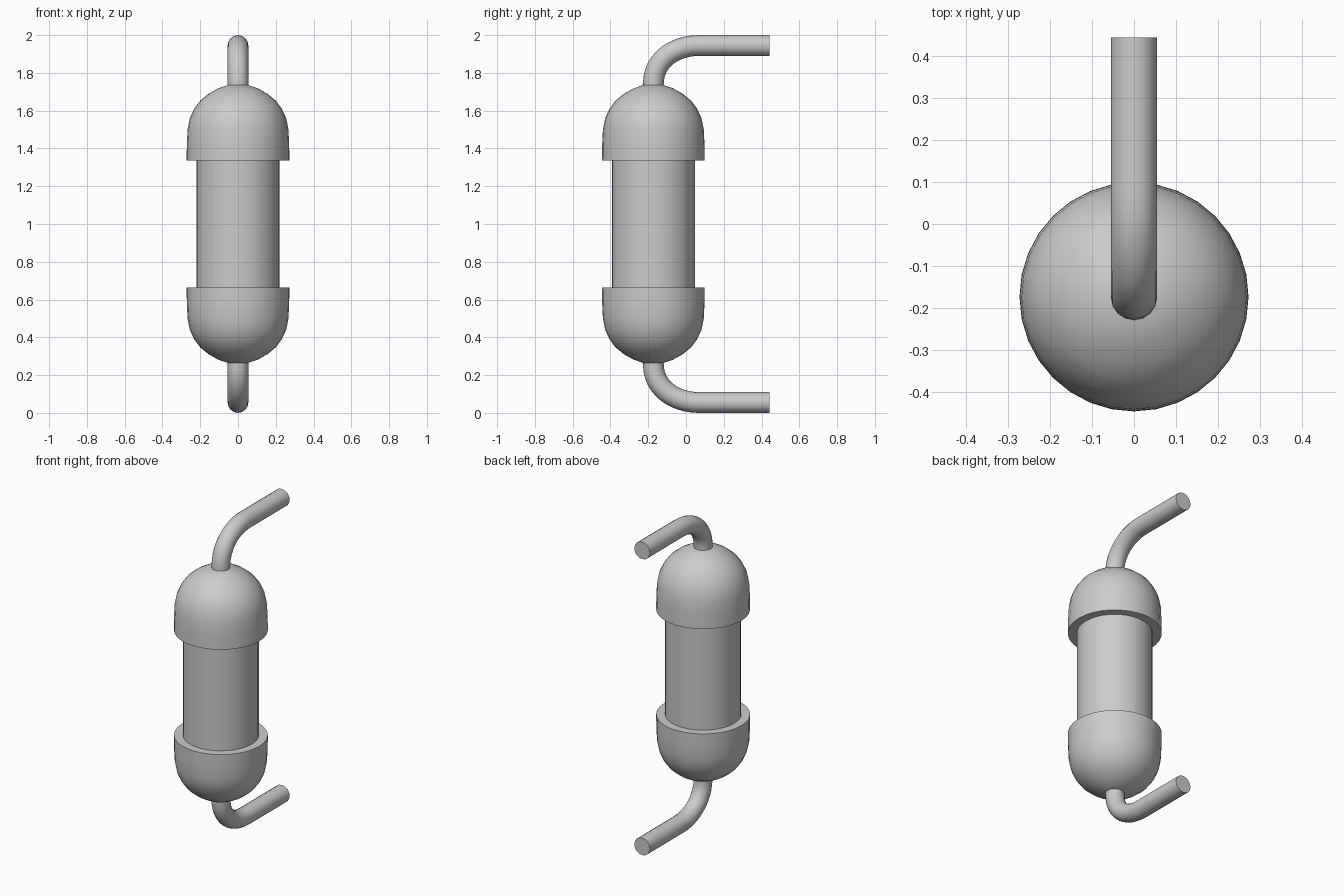
import bpy, bmesh, math
from mathutils import Vector

cube = bpy.data.objects.get("Cube")
if cube:
    bpy.data.objects.remove(cube, do_unlink=True)

AXIS_Y = -0.173
SIDES = 32

grey = bpy.data.materials.new("light grey")
grey.use_nodes = True
colour = (0.6, 0.6, 0.6, 1)
grey.diffuse_color = colour
grey.node_tree.nodes["Principled BSDF"].inputs["Base Color"].default_value = colour


def finish(obj):
    bpy.ops.object.select_all(action="DESELECT")
    obj.select_set(True)
    bpy.context.view_layer.objects.active = obj
    if obj.type == "CURVE":
        bpy.ops.object.convert(target="MESH")
        obj = bpy.context.object
    bpy.ops.object.shade_smooth_by_angle(angle=math.radians(40))


def add(name, data):
    obj = bpy.data.objects.new(name, data)
    data.materials.append(grey)
    bpy.context.collection.objects.link(obj)
    return obj


def lathe(name, profile):
    """Spin (radius, height) points around the upright axis."""
    bm = bmesh.new()
    verts = [bm.verts.new((r, 0, z)) for r, z in profile]
    edges = [bm.edges.new(pair) for pair in zip(verts, verts[1:])]
    bmesh.ops.spin(bm, geom=verts + edges, cent=(0, 0, 0), axis=(0, 0, 1),
                   angle=math.tau, steps=SIDES)
    bmesh.ops.remove_doubles(bm, verts=bm.verts, dist=0.0005)
    bmesh.ops.recalc_face_normals(bm, faces=bm.faces)
    mesh = bpy.data.meshes.new(name)
    bm.to_mesh(mesh)
    bm.free()
    obj = add(name, mesh)
    obj.location.y = AXIS_Y
    finish(obj)


def wire(name, place):
    """Round lead rising from the cap and bending to the back."""
    curve = bpy.data.curves.new(name, "CURVE")
    curve.dimensions = "3D"
    curve.bevel_depth = 0.055
    curve.bevel_resolution = 6
    curve.resolution_u = 12
    curve.use_fill_caps = True
    spline = curve.splines.new("BEZIER")
    spline.bezier_points.add(3)
    path = [(AXIS_Y, 1.68), (AXIS_Y, 1.74), (0.07, 1.945), (0.443, 1.945)]
    handles = [(0, 0.02), (0, 0.13), (0.13, 0), (0.1, 0)]
    for point, (y, z), (dy, dz) in zip(spline.bezier_points, path, handles):
        point.handle_left_type = point.handle_right_type = "FREE"
        point.co = (0, y, place(z))
        tangent = Vector((0, dy, place(dz) - place(0)))
        # Short handles on the straight runs, long ones on the bend
        point.handle_left = point.co - tangent * (1 if dy else 0.15)
        point.handle_right = point.co + tangent
    finish(add(name, curve))


# Glass tube
lathe("body_tube", [(0, 0.6), (0.22, 0.6), (0.22, 1.4), (0, 1.4)])

# Domed caps and bent leads, mirrored about mid height
dome = [(0, 1.335), (0.272, 1.335), (0.271, 1.42), (0.267, 1.5), (0.255, 1.56),
        (0.232, 1.61), (0.2, 1.653), (0.155, 1.69), (0.105, 1.718),
        (0.055, 1.735), (0, 1.74)]
for side, place in (("upper", lambda z: z), ("lower", lambda z: 2 - z)):
    lathe(side + "_cap", [(r, place(z)) for r, z in dome])
    wire(side + "_lead", place)
